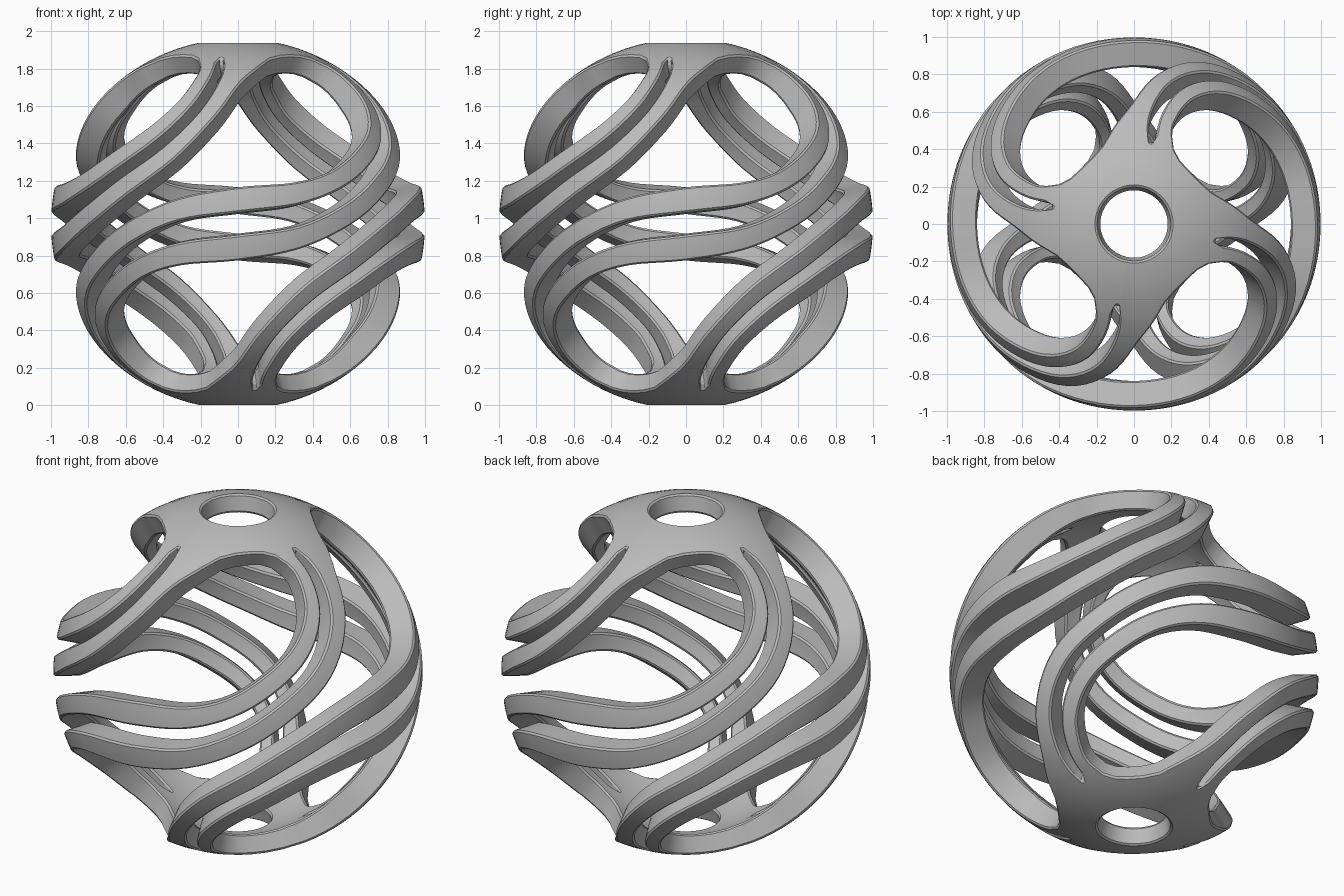
import bpy, bmesh, math
from mathutils import Vector

if "Cube" in bpy.data.objects:
    bpy.data.objects.remove(bpy.data.objects["Cube"])

CZ = 0.97          # height of the sphere centre
COLS = 3           # faces across one ribbon
SUB = 5            # smoothing steps between control points

# Edges of a double ribbon, from equator to top hub: (angle around, latitude)
AU = [(0, 11.5), (18, 13), (31, 16.5), (43, 23), (56, 32), (65, 43), (68, 54), (66.5, 59)]
AL = [(0, 3.5), (18.3, 5.8), (33.2, 10.5), (46.5, 17.5), (60.5, 27.5), (71, 40), (76, 53), (76, 61.5)]
BU = [(0, -3.5), (18.7, -0.8), (34.8, 5.8), (48.5, 14), (63.5, 24.5), (75, 38), (81, 52.5), (81, 61)]
BL = [(0, -11.5), (19, -8), (37, -0.5), (52, 8.5), (68, 20), (81, 35), (91.5, 50), (103, 58.5)]


def neg(pts):
    return [(-a, -b) for a, b in pts]


def lerp(p, q, t):
    return (p[0] + (q[0] - p[0]) * t, p[1] + (q[1] - p[1]) * t)


def spline(pts):
    """Catmull-Rom curve through the points."""
    out = []
    n = len(pts)
    for i in range(n - 1):
        p0, p1, p2, p3 = pts[max(i - 1, 0)], pts[i], pts[i + 1], pts[min(i + 2, n - 1)]
        for s in range(SUB):
            t = s / SUB
            out.append(tuple(0.5 * (2 * b + (c - a) * t + (2 * a - 5 * b + 4 * c - d) * t * t
                                    + (3 * b - a - 3 * c + d) * t ** 3)
                             for a, b, c, d in zip(p0, p1, p2, p3)))
    out.append(pts[-1])
    return out


def on_sphere(p, turn):
    az, lat = math.radians(p[0] - 90 + turn), math.radians(p[1])
    return Vector((math.cos(lat) * math.cos(az), math.cos(lat) * math.sin(az), 0.99 * math.sin(lat)))


def add_grid(bm, rows, turn):
    vs = [[bm.verts.new(on_sphere(p, turn)) for p in row] for row in rows]
    for r, s in zip(vs, vs[1:]):
        for i in range(len(r) - 1):
            bm.faces.new((r[i], r[i + 1], s[i + 1], s[i]))


# One ribbon running from the top hub to the bottom hub
upper = spline(AU[::-1] + neg(BL[1:]))
lower = spline(AL[::-1] + neg(BU[1:]))
ribbon = [[lerp(p, q, c / COLS) for c in range(COLS + 1)] for p, q in zip(upper, lower)]

# One quarter of the hub, from its scalloped rim in to the round hole
rim = [(134, 65.5), (123, 65), (112, 63)]
rim += [lerp(BL[-1], BU[-1], c / COLS) for c in range(COLS + 1)]
rim += [(80, 63), (78.5, 63.5), (77, 63.2)]
rim += [lerp(AL[-1], AU[-1], c / COLS) for c in range(COLS + 1)]
rim += [(62, 62.8), (54, 65), (44, 65.5)]
hub = [[lerp(p, (p[0], 78.5), t / 5) for p in rim] for t in range(6)]

# Repeat four times around, and turn each piece upside down for its partner
bm = bmesh.new()
for k in range(4):
    for piece in (ribbon, hub):
        add_grid(bm, piece, 90 * k)
        add_grid(bm, [neg(row) for row in piece], 90 * k)
bmesh.ops.remove_doubles(bm, verts=bm.verts[:], dist=0.0005)
bmesh.ops.recalc_face_normals(bm, faces=bm.faces[:])

# Thicken inwards, a little thinner at the hubs
res = bmesh.ops.extrude_face_region(bm, geom=bm.faces[:], use_keep_orig=True)
for v in [g for g in res["geom"] if isinstance(g, bmesh.types.BMVert)]:
    h = min(max((abs(v.co.z) - 0.7) / 0.25, 0), 1)
    v.co *= 0.855 + 0.04 * h
bmesh.ops.recalc_face_normals(bm, faces=bm.faces[:])
bmesh.ops.translate(bm, verts=bm.verts[:], vec=(0, 0, CZ))

mesh = bpy.data.meshes.new("ribbon_sphere")
bm.to_mesh(mesh)
bm.free()
obj = bpy.data.objects.new("ribbon_sphere", mesh)
bpy.context.collection.objects.link(obj)

# Plain grey
mat = bpy.data.materials.new("plain_grey")
mat.diffuse_color = (0.5, 0.5, 0.5, 1)
mat.use_nodes = True
mat.node_tree.nodes["Principled BSDF"].inputs["Base Color"].default_value = mat.diffuse_color
mesh.materials.append(mat)

# Slightly eased edges
bev = obj.modifiers.new("eased_edges", "BEVEL")
bev.width = 0.01
bev.segments = 1
bev.limit_method = "ANGLE"
bev.angle_limit = math.radians(50)

bpy.context.view_layer.objects.active = obj
obj.select_set(True)
bpy.ops.object.shade_smooth_by_angle(angle=math.radians(35))
